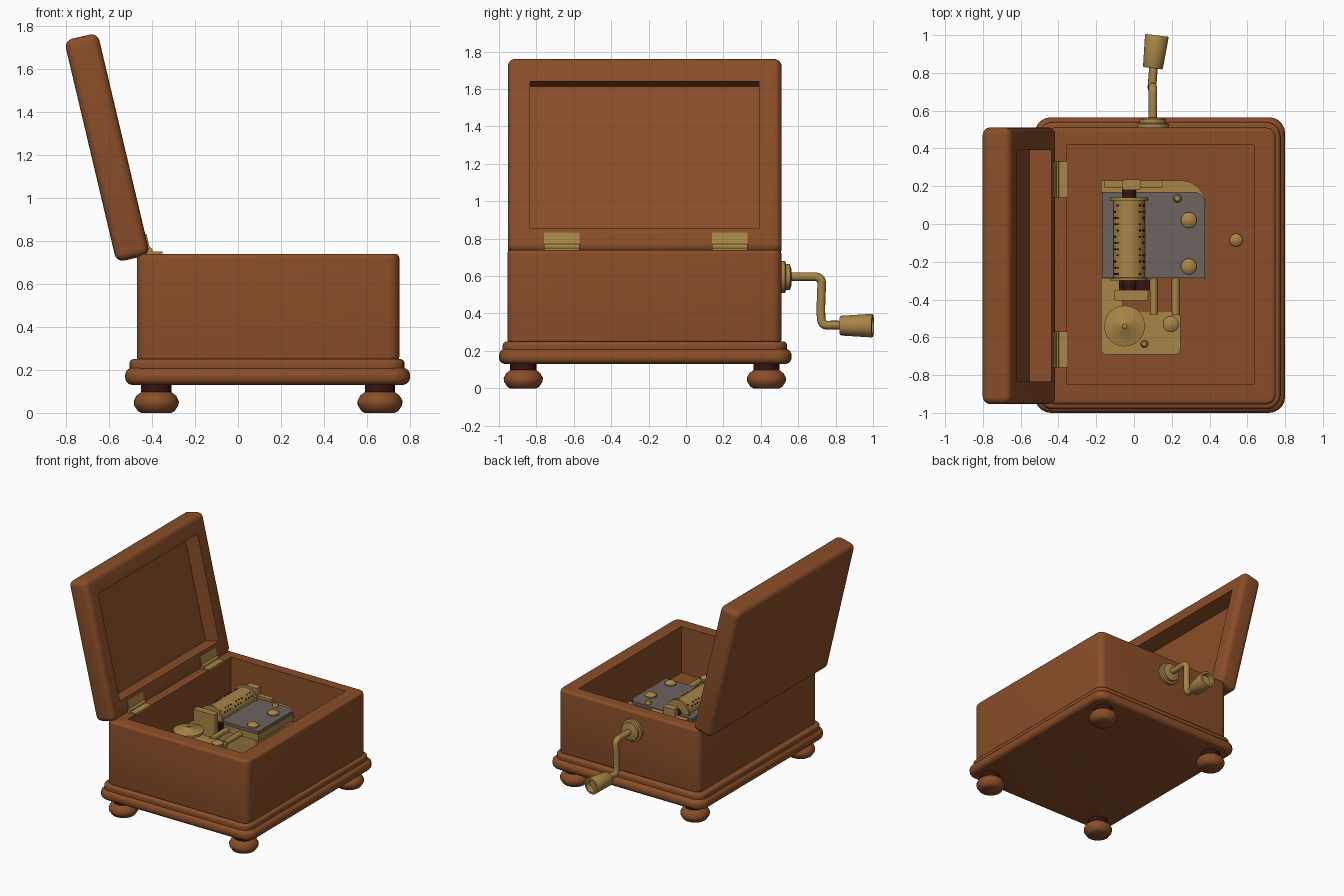
import bpy, bmesh, math
from mathutils import Matrix, Vector

if "Cube" in bpy.data.objects:
    bpy.data.objects.remove(bpy.data.objects["Cube"])


def material(name, rgb):
    m = bpy.data.materials.new(name)
    m.diffuse_color = (*rgb, 1)
    m.use_nodes = True
    m.node_tree.nodes["Principled BSDF"].inputs["Base Color"].default_value = m.diffuse_color
    return m


WOOD = material("warm_wood", (0.255, 0.076, 0.021))
DARK = material("dark_wood", (0.035, 0.007, 0.006))
BRASS = material("brass", (0.39, 0.235, 0.062))
STEEL = material("grey_steel", (0.155, 0.125, 0.112))


def finish(name, bm, mat):
    bmesh.ops.recalc_face_normals(bm, faces=bm.faces)
    me = bpy.data.meshes.new(name)
    bm.to_mesh(me)
    bm.free()
    ob = bpy.data.objects.new(name, me)
    bpy.context.collection.objects.link(ob)
    me.materials.append(mat)
    return ob


def smooth(ob):
    bpy.ops.object.select_all(action='DESELECT')
    ob.select_set(True)
    bpy.context.view_layer.objects.active = ob
    bpy.ops.object.shade_smooth_by_angle(angle=math.radians(35))
    return ob


def box(name, lo, hi, mat, corner=0, edge=0, seg=5, pick=None):
    """Box from two corners; upright edges rounded first, then top and bottom rims."""
    lo, hi = Vector(lo), Vector(hi)
    bm = bmesh.new()
    bmesh.ops.create_cube(bm, size=1)
    for v in bm.verts:
        v.co = Vector(c * s for c, s in zip(v.co, hi - lo)) + (lo + hi) / 2
    if corner:
        es = [e for e in bm.edges if abs(e.verts[0].co.z - e.verts[1].co.z) > 1e-5]
        if pick:
            es = [e for e in es if pick(e.verts[0].co)]
        bmesh.ops.bevel(bm, geom=es, offset=corner, segments=seg, profile=0.5, affect='EDGES')
    if edge:
        bm.normal_update()
        es = [e for e in bm.edges if sum(abs(f.normal.z) > 0.99 for f in e.link_faces) == 1]
        bmesh.ops.bevel(bm, geom=es, offset=edge, segments=seg, profile=0.5, affect='EDGES')
    return smooth(finish(name, bm, mat))


def cut(ob, lo, hi):
    """Hollow out a box-shaped recess."""
    cutter = box("cutter", lo, hi, WOOD)
    cutter.hide_render = True
    mod = ob.modifiers.new("recess", 'BOOLEAN')
    mod.object, mod.solver = cutter, 'EXACT'
    mod.operation = 'DIFFERENCE'
    bpy.ops.object.select_all(action='DESELECT')
    ob.select_set(True)
    bpy.context.view_layer.objects.active = ob
    bpy.ops.object.modifier_apply(modifier=mod.name)
    bpy.data.objects.remove(cutter)
    smooth(ob)


def lathe(name, profile, loc, mat, axis='Z', n=32, turn=0):
    """Spin (radius, height) points round z, or lay the result along +y."""
    bm = bmesh.new()
    rings = [[bm.verts.new((r * math.cos(2 * math.pi * i / n), r * math.sin(2 * math.pi * i / n), h))
              for i in range(n)] for r, h in profile]
    for a, b in zip(rings, rings[1:]):
        for i in range(n):
            bm.faces.new((a[i], a[(i + 1) % n], b[(i + 1) % n], b[i]))
    bmesh.ops.remove_doubles(bm, verts=bm.verts, dist=1e-5)
    mtx = Matrix.Translation(loc) @ Matrix.Rotation(turn, 4, 'Z')
    if axis == 'Y':
        mtx = mtx @ Matrix.Rotation(-math.pi / 2, 4, 'X')
    bm.transform(mtx)
    return smooth(finish(name, bm, mat))


def rod(name, r, h, loc, mat, axis='Z', n=24):
    return lathe(name, [(0, 0), (r, 0), (r, h), (0, h)], loc, mat, axis, n)


# Plinth and feet
box("plinth", (-0.525, -1.0, 0.13), (0.80, 0.565, 0.21), WOOD, 0.085, 0.035)
box("plinth_step", (-0.505, -0.98, 0.19), (0.775, 0.54, 0.25), WOOD, 0.075, 0.02)
for i, (x, y) in enumerate([(-0.38, -0.87), (0.66, -0.87), (-0.38, 0.43), (0.66, 0.43)]):
    lathe(f"foot_{i}", [(0, 0), (0.07, 0), (0.085, 0.008), (0.103, 0.035), (0.105, 0.055),
                        (0.092, 0.08), (0.07, 0.097), (0, 0.1)], (x, y, 0), WOOD)
    rod(f"foot_neck_{i}", 0.07, 0.05, (x, y, 0.09), DARK)

# Box body with open cavity
body = box("box_body", (-0.47, -0.955, 0.24), (0.75, 0.51, 0.74), WOOD, 0.05, 0.02)
cut(body, (-0.355, -0.85, 0.38), (0.635, 0.42, 0.9))

# Lid, hollow on its inner side, leaning back
lid = box("lid", (-0.08, -0.732, -0.53), (0.08, 0.732, 0.53), WOOD, 0.04, 0.038)
cut(lid, (-0.04, -0.612, -0.41), (0.2, 0.612, 0.40))
lid.location = (-0.609, -0.221, 1.234)
lid.rotation_euler = (0, math.radians(-13.3), 0)

# Hinges
for side, y in (("front", -0.665), ("back", 0.235)):
    box(f"hinge_leaf_{side}", (-0.425, y - 0.095, 0.736), (-0.35, y + 0.095, 0.75), BRASS)
    rod(f"hinge_pin_{side}", 0.014, 0.19, (-0.412, y - 0.095, 0.757), BRASS, 'Y', 16)
    leaf = box(f"hinge_lid_leaf_{side}", (-0.009, -0.095, -0.042), (0.009, 0.095, 0.042), BRASS)
    leaf.location = (-0.425, y, 0.79)
    leaf.rotation_euler = (0, math.radians(-13.3), 0)

# Crank
lathe("crank_rosette", [(0, 0), (0.085, 0), (0.085, 0.025), (0.07, 0.03), (0.07, 0.05),
                        (0.04, 0.06), (0, 0.06)], (0.1, 0.505, 0.595), BRASS, 'Y')
cu = bpy.data.curves.new("crank_arm", 'CURVE')
cu.dimensions, cu.bevel_depth, cu.bevel_resolution = '3D', 0.023, 4
cu.use_fill_caps = True
path = [(0.1, 0.53, 0.597), (0.1, 0.64, 0.597), (0.1, 0.725, 0.597), (0.098, 0.725, 0.53),
        (0.095, 0.72, 0.42), (0.095, 0.725, 0.335), (0.1, 0.79, 0.34), (0.105, 0.85, 0.337)]
sp = cu.splines.new('NURBS')
sp.points.add(len(path) - 1)
for p, c in zip(sp.points, path):
    p.co = (*c, 1)
sp.order_u, sp.use_endpoint_u, sp.resolution_u = 3, True, 8
arm = bpy.data.objects.new("crank_arm", cu)
bpy.context.collection.objects.link(arm)
cu.materials.append(BRASS)
bpy.ops.object.select_all(action='DESELECT')
arm.select_set(True)
bpy.context.view_layer.objects.active = arm
bpy.ops.object.convert(target='MESH')
smooth(bpy.context.view_layer.objects.active)
lathe("crank_handle", [(0, 0), (0.05, 0), (0.053, 0.006), (0.063, 0.17), (0.06, 0.175),
                       (0.045, 0.175), (0.04, 0.14), (0, 0.14)],
      (0.1, 0.825, 0.335), BRASS, 'Y', turn=math.radians(-7))

# Movement bed and comb plate
north_east = lambda c: c.x > 0 and c.y > 0
box("movement_housing", (-0.14, -0.26, 0.37), (0.33, 0.12, 0.57), BRASS, 0.03)
box("movement_bed", (-0.175, -0.29, 0.55), (0.38, 0.23, 0.60), BRASS, 0.13, pick=north_east, seg=8)
box("comb_plate", (-0.17, -0.285, 0.598), (0.375, 0.17, 0.622), STEEL, 0.06, pick=north_east)
for i, (x, y, r) in enumerate([(0.29, 0.02, 0.042), (0.29, -0.225, 0.042), (0.23, 0.135, 0.022)]):
    lathe(f"comb_screw_{i}", [(0, 0), (r, 0), (r, 0.012), (r * 0.6, 0.026), (0, 0.03)],
          (x, y, 0.62), BRASS)

# Pinned cylinder with flanges, shaft and end brackets
CX, CZ = -0.025, 0.622
lathe("pin_cylinder", [(0, 0), (0.1, 0), (0.1, 0.015), (0.084, 0.016), (0.084, 0.424),
                       (0.1, 0.425), (0.1, 0.44), (0, 0.44)], (CX, -0.3, CZ), BRASS, 'Y')
rod("cylinder_shaft", 0.035, 0.60, (CX, -0.38, CZ), DARK, 'Y')
box("back_bracket", (-0.06, 0.18, 0.58), (0.035, 0.235, 0.69), BRASS, 0.01)
box("back_bracket_foot", (-0.16, 0.19, 0.58), (0.15, 0.23, 0.63), BRASS, 0.01)
box("front_bracket", (-0.105, -0.405, 0.47), (0.075, -0.35, 0.715), BRASS, 0.008)
bm = bmesh.new()
for row, deg in enumerate((30, 48, 135, 150)):
    for k in range(12):
        if (k * 5 + row * 3) % 4 == 0:
            continue
        a = math.radians(deg)
        pos = Matrix.Translation((CX, -0.265 + k * 0.033, CZ)) @ Matrix.Rotation(-a, 4, 'Y')
        bmesh.ops.create_cube(bm, size=0.009, matrix=pos @ Matrix.Translation((0.085, 0, 0)))
finish("cylinder_pins", bm, DARK)

# Governor in front of the cylinder
box("governor_bed", (-0.175, -0.69, 0.54), (0.245, -0.46, 0.57), BRASS, 0.025)
box("governor_bed_arm", (-0.175, -0.47, 0.54), (-0.06, -0.28, 0.57), BRASS)
box("gear_block", (-0.08, -0.35, 0.54), (0.085, -0.30, 0.62), DARK)
for i, x in enumerate((0.105, 0.22)):
    rod(f"governor_post_{i}", 0.021, 0.2, (x, -0.48, 0.565), BRASS, 'Y', 16)
lathe("governor_disc", [(0, 0), (0.04, 0), (0.04, 0.035), (0.108, 0.038), (0.108, 0.055),
                        (0.02, 0.072), (0.012, 0.08), (0, 0.08)], (-0.05, -0.54, 0.565), BRASS)
for i, (x, y, r) in enumerate([(0.195, -0.53, 0.042), (0.055, -0.635, 0.02)]):
    lathe(f"governor_screw_{i}", [(0, 0), (r, 0), (r, 0.014), (r * 0.6, 0.026), (0, 0.028)],
          (x, y, 0.568), BRASS)
for i, (x, y) in enumerate([(-0.14, -0.65), (0.21, -0.65)]):
    rod(f"governor_leg_{i}", 0.02, 0.18, (x, y, 0.37), BRASS)

# Stop button on the floor of the cavity
lathe("stop_button", [(0, 0), (0.022, 0), (0.022, 0.05), (0.036, 0.055), (0.034, 0.075),
                      (0.015, 0.09), (0, 0.092)], (0.54, -0.085, 0.375), BRASS)
